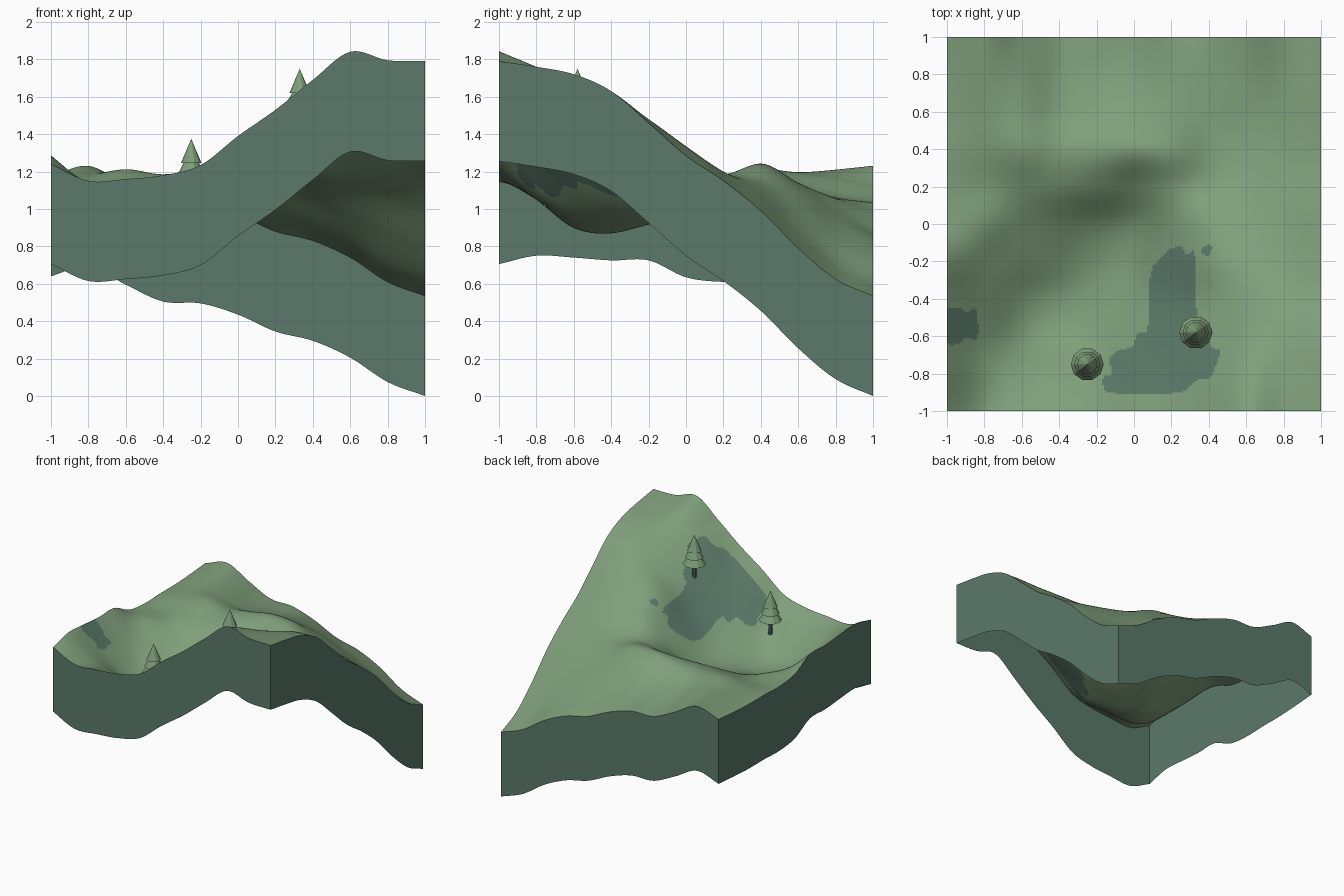
import bpy, bmesh, math
from mathutils import Vector

if "Cube" in bpy.data.objects:
    bpy.data.objects.remove(bpy.data.objects["Cube"], do_unlink=True)

CELLS = 200      # terrain cells per side
SKIRT = 0.535    # depth of the side walls


def material(name, rgb):
    mat = bpy.data.materials.new(name)
    mat.use_nodes = True
    mat.diffuse_color = (*rgb, 1)
    mat.node_tree.nodes["Principled BSDF"].inputs["Base Color"].default_value = (*rgb, 1)
    return mat


grass = material("grass green", (0.21, 0.345, 0.195))
earth = material("dark blue green", (0.105, 0.195, 0.142))


def finish(bm, name, mats):
    mesh = bpy.data.meshes.new(name)
    bm.to_mesh(mesh)
    bm.free()
    for mat in mats:
        mesh.materials.append(mat)
    obj = bpy.data.objects.new(name, mesh)
    bpy.context.collection.objects.link(obj)
    return obj


# Control heights in hundredths: rows run front to back, columns left to right
HEIGHTS = [
    [124, 115, 116, 118, 123.5, 139, 153, 169, 184, 179.5, 179],
    [128.5, 113, 106, 105, 107, 124, 141, 161, 175, 175, 176],
    [127.5, 108, 93, 90, 96, 110, 129, 149, 164, 170, 172],
    [126, 107, 92, 87, 91, 101, 119, 140, 154, 162, 163],
    [126, 109, 99, 93, 92, 98, 116, 137, 146, 148, 146],
    [117, 113, 106, 102, 99, 101, 115, 129, 133, 133, 128.5],
    [114.5, 113, 114, 114, 114, 113, 118, 119, 120, 118, 115],
    [115, 117, 121, 118.5, 121, 124, 123, 115, 110, 105, 99],
    [115, 119, 119, 112, 112, 114, 112, 105, 96, 87, 79],
    [116, 121, 116, 107, 106, 105, 99, 92, 83, 71, 62.5],
    [117.5, 123, 113, 104, 103, 97, 88, 83, 74, 61, 53.5],
]


def spline(values, t):
    """Smooth curve through evenly spaced values, t from 0 to 1."""
    pts = [2 * values[0] - values[1], *values, 2 * values[-1] - values[-2]]
    u = t * (len(values) - 1)
    i = min(int(u), len(values) - 2)
    f = u - i
    a, b, c, d = pts[i:i + 4]
    return b + f / 2 * (c - a + f * (2 * a - 5 * b + 4 * c - d + f * (3 * (b - c) + d - a)))


def height(x, y):
    return spline([spline(row, (x + 1) / 2) for row in HEIGHTS], (y + 1) / 2) / 100


# Outlines of the dark ground patches
PATCHES = [
    [(.08, -.25), (.18, -.14), (.25, -.11), (.28, -.17), (.33, -.13), (.33, -.5), (.4, -.51),
     (.4, -.66), (.47, -.67), (.41, -.83), (.33, -.83), (.25, -.91), (-.16, -.91), (-.17, -.82),
     (-.11, -.8), (-.14, -.72), (-.08, -.67), (0, -.66), (.01, -.58), (.08, -.58)],
    [(.36, -.13), (.4, -.11), (.42, -.13), (.4, -.17), (.36, -.16)],
    [(-1.1, -.47), (-.94, -.44), (-.9, -.48), (-.84, -.44), (-.83, -.62), (-.91, -.61),
     (-.94, -.65), (-1.1, -.63)],
]


def round_corners(outline):
    """Cut each corner at a quarter of its two edges."""
    result = []
    for a, b in zip(outline, outline[1:] + outline[:1]):
        a, b = Vector(a), Vector(b)
        result += [a.lerp(b, .2), a.lerp(b, .8)]
    return result


def inside(x, y, outline):
    hit = False
    for (ax, ay), (bx, by) in zip(outline, outline[1:] + outline[:1]):
        if (ay > y) != (by > y) and x < ax + (y - ay) / (by - ay) * (bx - ax):
            hit = not hit
    return hit


# Ground: one smooth sheet with coloured patches
outlines = [round_corners(p) for p in PATCHES]
bm = bmesh.new()
bmesh.ops.create_grid(bm, x_segments=CELLS, y_segments=CELLS, size=1)
for v in bm.verts:
    v.co.z = height(v.co.x, v.co.y)
for face in bm.faces:
    c = face.calc_center_median()
    face.smooth = True
    face.material_index = int(c.y < 0 and any(inside(c.x, c.y, p) for p in outlines))
finish(bm, "ground", [grass, earth])

# Side walls: skirts that follow the ground edge
bm = bmesh.new()
for turn in range(4):
    angle = turn * math.pi / 2
    ca, sa = round(math.cos(angle)), round(math.sin(angle))
    previous = None
    for i in range(CELLS + 1):
        s = 2 * i / CELLS - 1
        x, y = s * ca + sa, s * sa - ca
        z = height(x, y)
        pair = (bm.verts.new((x, y, z)), bm.verts.new((x, y, z - SKIRT)))
        if previous:
            bm.faces.new((previous[0], previous[1], pair[1], pair[0]))
        previous = pair
finish(bm, "side_walls", [earth])


def lathe(name, profile, location, mat, sides=10):
    """Spin (radius, z) points around the vertical axis."""
    bm = bmesh.new()
    rings = []
    for r, z in profile:
        rings.append([bm.verts.new(Vector(location) + Vector((
            r * math.cos(k * math.tau / sides), r * math.sin(k * math.tau / sides), z)))
            for k in range(sides)])
    for low, high in zip(rings, rings[1:]):
        for k in range(sides):
            n = (k + 1) % sides
            bm.faces.new((low[k], low[n], high[n], high[k]))
    bmesh.ops.remove_doubles(bm, verts=bm.verts, dist=0.0005)
    bmesh.ops.recalc_face_normals(bm, faces=bm.faces)
    finish(bm, name, [mat])


# Trees: trunk and three stacked foliage tiers, placed by the tip
TIERS = {"top": (.055, -.13, 0), "middle": (.07, -.185, -.05), "bottom": (.088, -.24, -.1)}
for side, tip in (("left", (-.25, -.75, 1.375)), ("right", (.33, -.58, 1.75))):
    lathe(side + "_tree_trunk", [(0, -.36), (.016, -.36), (.014, -.2), (0, -.2)], tip, earth)
    for tier, (radius, base, peak) in TIERS.items():
        lathe(f"{side}_tree_{tier}_foliage", [(0, base), (radius, base), (0, peak)], tip, grass)
